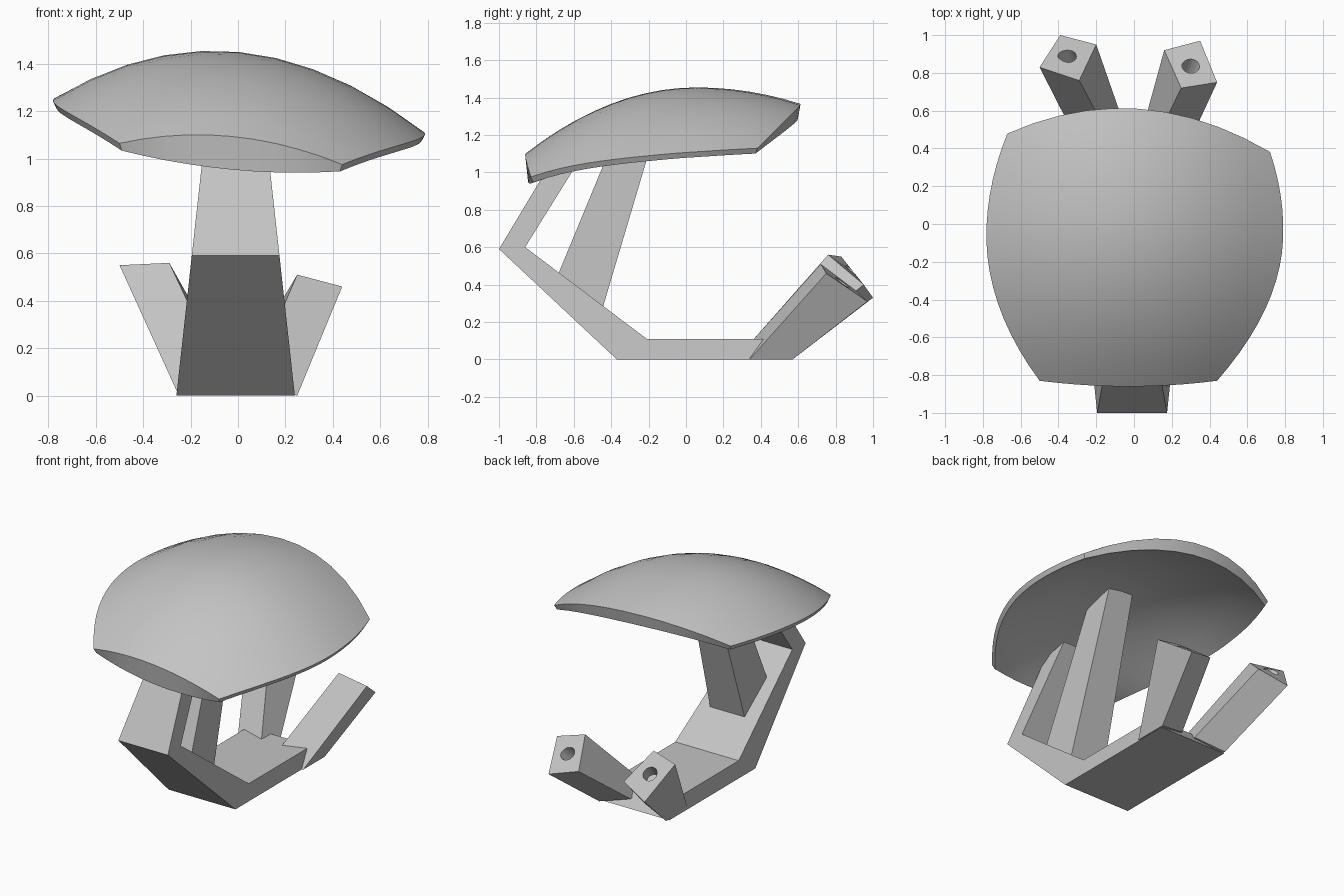
import bpy
import bmesh
import math
from mathutils import Vector

if "Cube" in bpy.data.objects:
    bpy.data.objects.remove(bpy.data.objects["Cube"], do_unlink=True)

grey = bpy.data.materials.new("plain_grey")
grey.use_nodes = True
colour = (0.55, 0.55, 0.55, 1)
grey.diffuse_color = colour
grey.node_tree.nodes["Principled BSDF"].inputs["Base Color"].default_value = colour


def finish(name, bm):
    """Turn a bmesh into a named object with the shared material."""
    bmesh.ops.recalc_face_normals(bm, faces=bm.faces)
    mesh = bpy.data.meshes.new(name)
    bm.to_mesh(mesh)
    bm.free()
    mesh.materials.append(grey)
    obj = bpy.data.objects.new(name, mesh)
    bpy.context.collection.objects.link(obj)
    return obj


def activate(obj):
    bpy.ops.object.select_all(action='DESELECT')
    obj.select_set(True)
    bpy.context.view_layer.objects.active = obj


def loft(name, rings):
    """Join equal-sized rings of points into a closed solid."""
    bm = bmesh.new()
    loops = [[bm.verts.new(p) for p in ring] for ring in rings]
    n = len(loops[0])
    for a, b in zip(loops, loops[1:]):
        for i in range(n):
            j = (i + 1) % n
            bm.faces.new((a[i], a[j], b[j], b[i]))
    bm.faces.new(loops[0])
    bm.faces.new(loops[-1])
    return finish(name, bm)


# Bent base bar: outer and inner (y, z) at each bend, narrowing with height
def bar_ring(outer, inner):
    def span(p):
        half = 0.25 - 0.11 * p[1]
        return [(-half - 0.01, *p), (half - 0.01, *p)]
    return span(outer) + span(inner)[::-1]


loft("base_and_front_arm", [
    bar_ring((0.55, 0), (0.46, 0.11)),
    bar_ring((-0.37, 0), (-0.21, 0.11)),
    bar_ring((-1, 0.59), (-0.86, 0.6)),
    bar_ring((-0.7, 1.09), (-0.53, 1.13)),
])


# Inner strut between the arm and the canopy
def strut_ring(half, front, back):
    return [(-half, *front), (half, *front), (half, *back), (-half, *back)]


loft("canopy_strut", [
    strut_ring(0.13, (-0.69, 0.44), (-0.45, 0.26)),
    strut_ring(0.09, (-0.33, 1.31), (-0.12, 1.37)),
])


# Rear legs with a round socket bored in each end
def rear_leg(name, foot, end, hole):
    leg = loft(name, [foot, end])
    mid_foot = sum((Vector(p) for p in foot), Vector()) / 4
    mid_end = sum((Vector(p) for p in end), Vector()) / 4
    axis = (mid_end - mid_foot).normalized()
    spot = Vector((*hole, mid_end.z))
    bpy.ops.mesh.primitive_cylinder_add(
        vertices=20, radius=0.046, depth=0.3, location=spot,
        rotation=axis.to_track_quat('Z', 'Y').to_euler())
    cutter = bpy.context.object
    cutter.hide_render = True
    activate(leg)
    cut = leg.modifiers.new("socket", 'BOOLEAN')
    cut.operation = 'DIFFERENCE'
    cut.solver = 'EXACT'
    cut.object = cutter
    bpy.ops.object.modifier_apply(modifier=cut.name)
    bpy.data.objects.remove(cutter, do_unlink=True)


def foot_ring(side):
    return [(side * 0.25, 0.34, 0), (side * 0.05, 0.31, 0.05),
            (side * 0.05, 0.52, 0.05), (side * 0.25, 0.57, 0)]


rear_leg("rear_leg_left", foot_ring(1),
         [(0.44, 0.75, 0.46), (0.25, 0.72, 0.51),
          (0.16, 0.92, 0.36), (0.35, 0.97, 0.31)], (0.3, 0.835))
rear_leg("rear_leg_right", foot_ring(-1),
         [(-0.5, 0.83, 0.55), (-0.29, 0.76, 0.56),
          (-0.2, 0.95, 0.40), (-0.39, 1.0, 0.33)], (-0.35, 0.88))


# Domed canopy: curved sheet with a hollow underside, tilted a little sideways
def canopy_point(u, v, under):
    width = 0.785 - (0.82 if v < 0.62 else 0.62) * (v - 0.62) ** 2
    x = u * width
    y = -0.86 + 1.47 * v + u * u * (0.03 - 0.21 * v)
    bend = 0.43 if y < 0.05 else 0.29
    z = 1.45 - bend * (y - 0.05) ** 2 - 0.44 * x * x
    if under:
        z -= 0.03 + (1 - u * u) * (0.05 + 0.06 * (1 - v) ** 4)
        x *= 0.98
        y = y * 0.98 - 0.002
    y -= 0.07 * x * v
    z -= 0.095 * x
    return (x - 0.03 + 0.055 * v, y, z)


def canopy(cols, rows):
    bm = bmesh.new()
    sheets = []
    for under in (False, True):
        grid = [[bm.verts.new(canopy_point(2 * i / cols - 1, j / rows, under))
                 for i in range(cols + 1)] for j in range(rows + 1)]
        for a, b in zip(grid, grid[1:]):
            for i in range(cols):
                bm.faces.new((a[i], a[i + 1], b[i + 1], b[i]))
        rim = (grid[0] + [r[-1] for r in grid[1:]]
               + grid[-1][-2::-1] + [r[0] for r in grid[-2:0:-1]])
        sheets.append(rim)
    top, low = sheets
    for i in range(len(top)):
        j = (i + 1) % len(top)
        bm.faces.new((top[i], top[j], low[j], low[i]))
    obj = finish("canopy", bm)
    activate(obj)
    bpy.ops.object.shade_smooth_by_angle(angle=math.radians(30))


canopy(10, 16)
